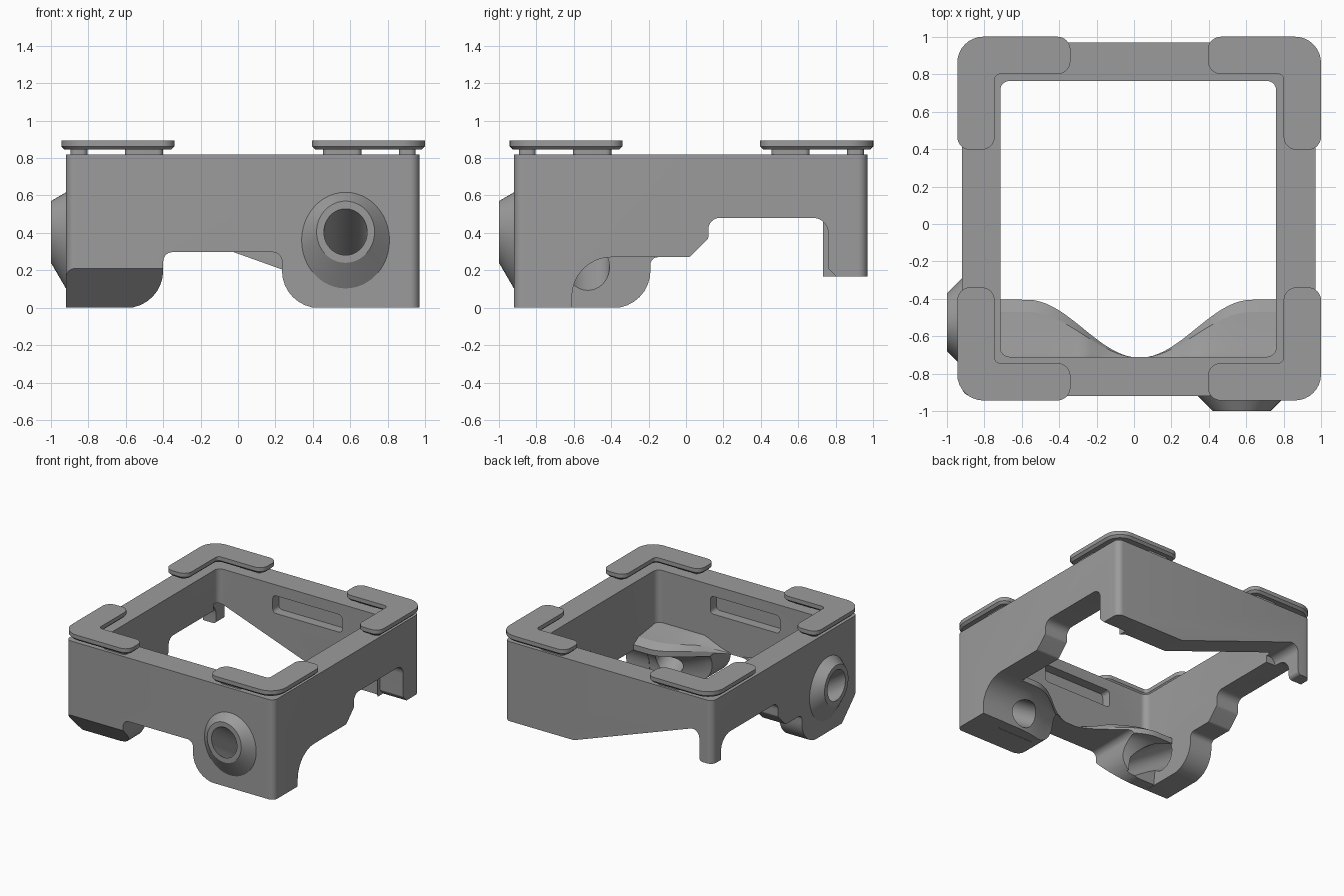
import bpy, bmesh
from math import cos, sin, pi, tan, atan2
from mathutils import Vector

if "Cube" in bpy.data.objects:
    bpy.data.objects.remove(bpy.data.objects["Cube"])

grey = bpy.data.materials.new("dark_grey")
grey.diffuse_color = (.33, .33, .33, 1)
grey.use_nodes = True
grey.node_tree.nodes["Principled BSDF"].inputs["Base Color"].default_value = grey.diffuse_color


def rounded(pts, n=8):
    """Outline from (a, b, radius) corners with filleted arcs."""
    out = []
    for i, p in enumerate(pts):
        c = Vector(p[:2])
        r = p[2] if len(p) > 2 else 0
        if not r:
            out.append(tuple(c))
            continue
        u = (Vector(pts[i - 1][:2]) - c).normalized()
        v = (Vector(pts[(i + 1) % len(pts)][:2]) - c).normalized()
        half = u.angle(v) / 2
        t = r / tan(half)
        m = c + (u + v).normalized() * r / sin(half)
        s, e = c + u * t - m, c + v * t - m
        a0 = atan2(s.y, s.x)
        d = (atan2(e.y, e.x) - a0 + pi) % (2 * pi) - pi
        out += [(m.x + r * cos(a0 + d * k / n), m.y + r * sin(a0 + d * k / n))
                for k in range(n + 1)]
    return out


def loft(name, rings):
    """Capped skin through equal-length closed rings."""
    bm = bmesh.new()
    vs = [[bm.verts.new(p) for p in ring] for ring in rings]
    n = len(vs[0])
    for a, b in zip(vs, vs[1:]):
        for i in range(n):
            j = (i + 1) % n
            bm.faces.new((a[i], a[j], b[j], b[i]))
    bm.faces.new(vs[0])
    bm.faces.new(vs[-1])
    bmesh.ops.recalc_face_normals(bm, faces=bm.faces)
    me = bpy.data.meshes.new(name)
    bm.to_mesh(me)
    bm.free()
    me.materials.append(grey)
    ob = bpy.data.objects.new(name, me)
    bpy.context.collection.objects.link(ob)
    return ob


def prism(name, pts, axis, lo, hi):
    """Extrude a rounded outline along an axis."""
    place = {'X': lambda a, b, t: (t, a, b),
             'Y': lambda a, b, t: (a, t, b),
             'Z': lambda a, b, t: (a, b, t)}[axis]
    o = rounded(pts)
    return loft(name, [[place(a, b, t) for a, b in o] for t in (lo, hi)])


def rect(x0, x1, y0, y1, r):
    return [(x0, y0, r), (x1, y0, r), (x1, y1, r), (x0, y1, r)]


def combine(target, tool, op):
    m = target.modifiers.new(op, 'BOOLEAN')
    m.operation, m.solver, m.object = op, 'EXACT', tool
    bpy.context.view_layer.update()
    bpy.context.view_layer.objects.active = target
    bpy.ops.object.modifier_apply(modifier=m.name)
    bpy.data.objects.remove(tool)


def smooth(ob, angle=.4):
    bpy.ops.object.select_all(action='DESELECT')
    ob.select_set(True)
    bpy.context.view_layer.objects.active = ob
    bpy.ops.object.shade_smooth_by_angle(angle=angle)


# Square frame ring
frame = prism("frame", rect(-.92, .97, -.92, .97, .05), 'Z', 0, .82)
combine(frame, prism("opening", rect(-.715, .76, -.71, .765, .05), 'Z', -.2, 1), 'DIFFERENCE')

# Wavy shelf inside the front wall, coved underneath
rings = []
for k in range(49):
    x = -.8 + 1.6 * k / 48
    w = .5 - .5 * cos(pi * min(abs(x - .03) / .6, 1))
    sec = [(.10, .002)]
    sec += [(.31 - .21 * cos(a * pi / 16), .05 + .22 * sin(a * pi / 16)) for a in range(9)]
    top = min(1, 2 * w + .05)
    sec += [(d, .3 + h * top) for d, h in ((.31, .015), (.245, .055), (.06, .08), (.02, .09))]
    rings.append([(x, -.8, .002)] + [(x, -.715 + d * w, z) for d, z in sec]
                 + [(x, -.8, .3 + .1 * top)])
combine(frame, loft("shelf", rings), 'UNION')

# Lower outlines cut from each wall
front = [(-.62, -.1), (-.62, -.002), (-.4, -.002, .2), (-.4, .297, .05),
         (.235, .297, .05), (.235, -.002, .2), (.46, -.002), (.46, -.1)]
right = [(-.61, -.1), (-.61, .27, .21), (.02, .27, .03), (.12, .37, .03),
         (.12, .48, .06), (.76, .48, .08), (.76, .21, .02), (.85, .12), (.85, -.1)]
left = [(-.42, -.1), (-.42, -.002), (-.19, -.002, .2), (-.19, .27, .04),
        (.02, .27, .03), (.12, .37, .03), (.12, .49, .06), (.86, .49, .12), (.86, -.1)]
back = [(1.2, -.1), (1.2, .167), (.34, .167), (-.80, .575, .06), (-.80, .3, .03),
        (-1.2, .3), (-1.2, -.1)]
wedge = [(-1, .29), (-1, -.1), (-.61, -.1)]
for pts, axis, lo, hi in ((front, 'Y', -1.2, -.3), (right, 'X', .757, 1.2),
                          (left, 'X', -1.2, -.7), (back, 'Y', .7, 1.2),
                          (wedge, 'X', -1.2, -.3)):
    combine(frame, prism("cutter", pts, axis, lo, hi), 'DIFFERENCE')


# Tilted conical bosses with bores, on the front and left walls
def tube(name, centre, on_left, stations):
    rings = []
    for v, z, ru, rz in stations:
        ring = []
        for k in range(48):
            a = 2 * pi * k / 48
            u = centre + ru * cos(a)
            ring.append((-v, u, z + rz * sin(a)) if on_left else (u, -v, z + rz * sin(a)))
        rings.append(ring)
    return loft(name, rings)


for centre, on_left in ((.575, False), (-.525, True)):
    combine(frame, tube("boss", centre, on_left,
                        [(.87, .36, .235, .257), (.92, .36, .235, .257),
                         (1, .405, .155, .165)]), 'UNION')
    combine(frame, tube("bore", centre, on_left,
                        [(1.05, .438, .116, .124), (.47, .055, .116, .124)]), 'DIFFERENCE')

# Finger slots in the inner faces of the front and back walls
for x0, x1, y0, y1 in ((-.356, .275, -.79, -.6), (-.22, .41, .65, .845)):
    combine(frame, prism("slot", rect(x0, x1, .585, .73, .03), 'Y', y0, y1), 'DIFFERENCE')
smooth(frame)

# Corner plates on small pads
H = .9725
plate = [(H, H, .14), (H - .605, H, .07), (H - .605, H - .2, .07),
         (H - .2, H - .2, .03), (H - .2, H - .605, .07), (H, H - .605, .07)]
for sx, sy, label in ((-1, -1, "front_left"), (1, -1, "front_right"),
                      (-1, 1, "back_left"), (1, 1, "back_right")):
    def at(pts):
        return [(.0275 + sx * p[0], .029 + sy * p[1], p[2]) for p in pts]
    ob = prism("corner_plate_" + label, at(plate), 'Z', .845, .895)
    bm = bmesh.new()
    bm.from_mesh(ob.data)
    low = [e for e in bm.edges if all(v.co.z < .85 for v in e.verts)]
    bmesh.ops.bevel(bm, geom=low, offset=.018, segments=1, affect='EDGES')
    bm.to_mesh(ob.data)
    bm.free()
    smooth(ob)
    a, b, c, d = .8325, .9225, .4275, .6325
    smooth(prism("side_pad_" + label, at(rect(a, b, c, d, .03)), 'Z', .81, .855))
    smooth(prism("end_pad_" + label, at(rect(c, d, a, b, .03)), 'Z', .81, .855))
